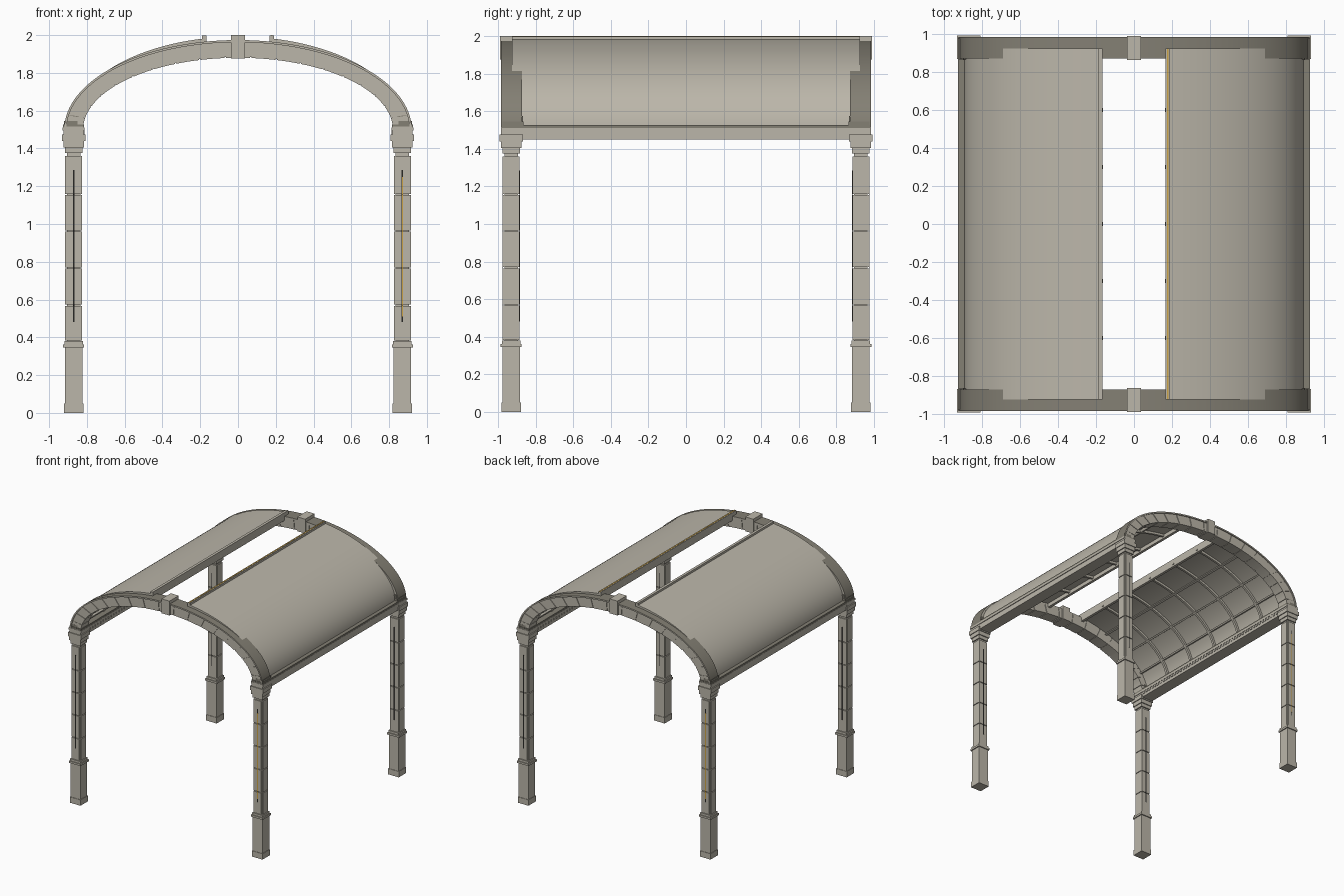
import bpy, bmesh, math
from mathutils import Matrix, Vector

cube = bpy.data.objects.get("Cube")
if cube:
    bpy.data.objects.remove(cube, do_unlink=True)


def material(name, rgb):
    m = bpy.data.materials.new(name)
    m.use_nodes = True
    m.diffuse_color = (*rgb, 1)
    m.node_tree.nodes["Principled BSDF"].inputs["Base Color"].default_value = (*rgb, 1)
    return m


MATS = [material("stone", (0.50, 0.47, 0.40)),
        material("dark_stone", (0.23, 0.215, 0.175)),
        material("black_slot", (0.02, 0.02, 0.018)),
        material("gold_strip", (0.60, 0.36, 0.06))]
STONE, DARK, BLACK, GOLD = range(4)
SPRING = 1.5                      # height where the arches start
COL_X, COL_Y = 0.87, 0.93         # column centres


def box(bm, lo, hi, mat=STONE):
    lo, hi = Vector(lo), Vector(hi)
    m = Matrix.Translation((lo + hi) / 2) @ Matrix.Diagonal((*(hi - lo), 1))
    verts = bmesh.ops.create_cube(bm, size=1, matrix=m)["verts"]
    for f in {f for v in verts for f in v.link_faces}:
        f.material_index = mat
    return verts


def block(bm, cx, cy, hx, hy, z0, z1, mat=STONE):
    return box(bm, (cx - hx, cy - hy, z0), (cx + hx, cy + hy, z1), mat)


def arc(bm, inner, outer, t0, t1, y0, y1, steps, top=STONE):
    """Solid swept along an elliptical arc; angles in degrees, outer face coloured top."""
    rings = []
    for i in range(steps + 1):
        t = math.radians(t0 + (t1 - t0) * i / steps)
        rings.append([bm.verts.new((a * math.cos(t), y, SPRING + b * math.sin(t)))
                      for (a, b), y in ((inner, y0), (outer, y0), (outer, y1), (inner, y1))])
    faces = [bm.faces.new(rings[0]), bm.faces.new(rings[-1][::-1])]
    for p, q in zip(rings, rings[1:]):
        for k in range(4):
            j = (k + 1) % 4
            f = bm.faces.new((p[k], q[k], q[j], p[j]))
            f.material_index = top if k == 1 else STONE
            faces.append(f)
    bmesh.ops.recalc_face_normals(bm, faces=faces)


def finish(bm, name, smooth=False):
    me = bpy.data.meshes.new(name)
    bm.to_mesh(me)
    bm.free()
    for m in MATS:
        me.materials.append(m)
    ob = bpy.data.objects.new(name, me)
    bpy.context.collection.objects.link(ob)
    if smooth:
        bpy.ops.object.select_all(action='DESELECT')
        ob.select_set(True)
        bpy.context.view_layer.objects.active = ob
        bpy.ops.object.shade_smooth_by_angle(angle=math.radians(30))
    return ob


def column(name, cx, cy, lit):
    bm = bmesh.new()
    # Pedestal and shaft core: half width, bottom, top
    for h, z0, z1 in ((0.051, 0, 0.05), (0.047, 0.05, 0.345), (0.056, 0.345, 0.362),
                      (0.049, 0.362, 0.38), (0.036, 0.38, 1.38)):
        block(bm, cx, cy, h, h, z0, z1)
    # Stacked blocks with a raised panel on each face
    joints = (0.38, 0.57, 0.767, 0.962, 1.157, 1.362)
    for z0, z1 in zip(joints, joints[1:]):
        z0, z1 = z0 + 0.003, z1 - 0.003
        block(bm, cx, cy, 0.041, 0.041, z0, z1)
        block(bm, cx, cy, 0.045, 0.034, z0, z1)
        block(bm, cx, cy, 0.034, 0.045, z0, z1)
    # Narrow slots on the front and back faces
    for s in (-1, 1):
        y = cy + s * 0.045
        block(bm, cx, y, 0.004, 0.001, 0.48, 1.285, BLACK)
        if lit and s * cy > 0:
            block(bm, cx, y, 0.003, 0.002, 0.51, 1.25, GOLD)
    # Stepped capital
    for h, z0, z1 in ((0.047, 1.375, 1.405), (0.055, 1.405, 1.44),
                      (0.062, 1.44, 1.475), (0.053, 1.475, 1.515)):
        block(bm, cx, cy, h, h, z0, z1)
    return finish(bm, name)


def arch(name, s):
    bm = bmesh.new()
    y_in, y_out = s * 0.872, s * 0.975
    # Recessed core, then separate wedge blocks, then an outer moulding
    arc(bm, (0.826, 0.386), (0.915, 0.465), 0, 180, s * 0.877, s * 0.97, 64, DARK)
    count = 19
    for i in range(count):
        t = 180 * i / count
        arc(bm, (0.82, 0.38), (0.918, 0.468), t + 0.25, t + 180 / count - 0.25,
            y_in, y_out, 4, DARK)
    arc(bm, (0.908, 0.462), (0.92, 0.474), 0, 180, y_in, s * 0.984, 64, DARK)
    return finish(bm, name, True)


def roof(name, sx):
    bm = bmesh.new()
    outer, inner, deep = (0.895, 0.492), (0.878, 0.475), (0.858, 0.455)
    # Curved shell
    arc(bm, inner, outer, 3, 79, -0.925, 0.925, 40)
    # Grid of ribs on the underside
    for i in range(-3, 4):
        y = i * 0.3
        arc(bm, deep, inner, 3, 79, y - 0.01, y + 0.01, 24)
    for t in (5, 22, 41, 60):
        arc(bm, deep, inner, t - 0.7, t + 0.7, -0.92, 0.92, 1)
    # Upstand beam along the opening
    box(bm, (0.167, -0.925, 1.93), (0.19, 0.925, 1.998))
    if sx > 0:
        box(bm, (0.174, -0.925, 1.996), (0.182, 0.925, 2.0), GOLD)
    if sx < 0:
        bmesh.ops.scale(bm, vec=(-1, 1, 1), verts=bm.verts)
        bmesh.ops.reverse_faces(bm, faces=bm.faces)
    return finish(bm, name, True)


def side_beam(name, sx):
    bm = bmesh.new()
    cx = sx * COL_X
    block(bm, cx, 0, 0.052, 0.985, 1.45, 1.512)
    block(bm, cx, 0, 0.058, 0.985, 1.495, 1.512)
    # Gutter strip on the top
    block(bm, cx, 0, 0.056, 0.98, 1.512, 1.526, DARK)
    # Row of small blocks along the inner lower edge
    for i in range(48):
        block(bm, cx - sx * 0.053, -0.846 + i * 0.036, 0.004, 0.009, 1.475, 1.495)
    return finish(bm, name)


sides = ((1, "left"), (-1, "right"))
ends = ((-1, "front"), (1, "back"))
for sx, side in sides:
    roof(side + "_roof_panel", sx)
    side_beam(side + "_beam", sx)
    for sy, end in ends:
        column(f"{end}_{side}_column", sx * COL_X, sy * COL_Y, sx * sy < 0)
        # Small block at the foot of the arch
        bm = bmesh.new()
        block(bm, sx * 0.885, sy * 0.92, 0.035, 0.056, 1.515, 1.545, DARK)
        block(bm, sx * 0.872, sy * 0.92, 0.03, 0.054, 1.545, 1.575, DARK)
        finish(bm, f"{end}_{side}_arch_foot")

for sy, end in ends:
    arch(end + "_arch", sy)
    bm = bmesh.new()
    block(bm, 0, sy * 0.927, 0.038, 0.063, 1.876, 2.0)
    finish(bm, end + "_keystone")
